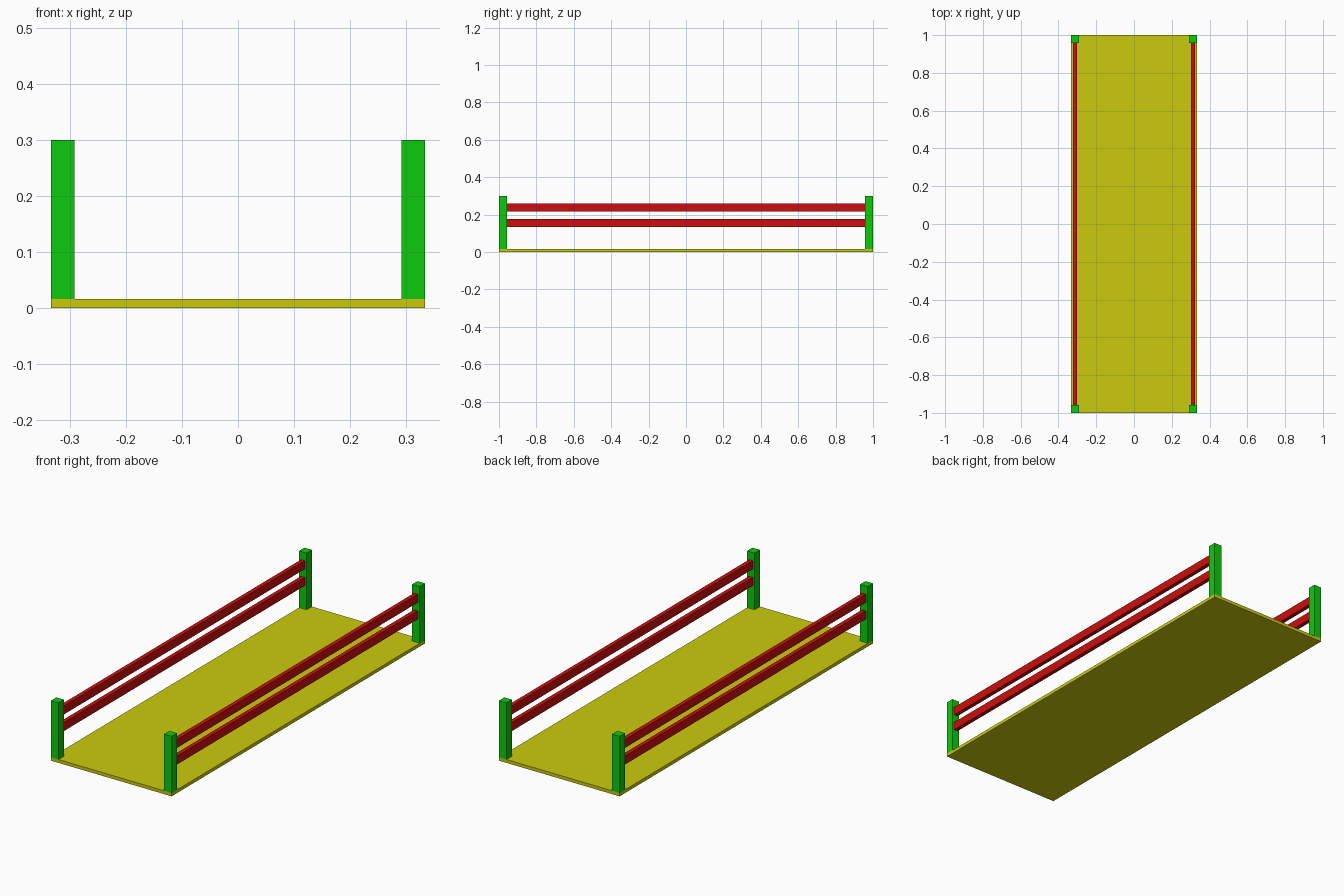
import bpy

cube = bpy.data.objects.get("Cube")
if cube:
    bpy.data.objects.remove(cube, do_unlink=True)


def material(name, rgb):
    mat = bpy.data.materials.new(name)
    mat.use_nodes = True
    color = (*rgb, 1)
    mat.diffuse_color = color
    mat.node_tree.nodes["Principled BSDF"].inputs["Base Color"].default_value = color
    return mat


def box(name, center, size, mat):
    bpy.ops.mesh.primitive_cube_add(size=1, location=center)
    obj = bpy.context.object
    obj.name = name
    obj.scale = size
    bpy.ops.object.transform_apply(location=False, rotation=False, scale=True)
    obj.data.materials.append(mat)
    return obj


yellow = material("yellow", (0.6, 0.6, 0.004))
green = material("green", (0.004, 0.6, 0.004))
red = material("red", (0.6, 0.004, 0.004))

WIDTH, LENGTH, DECK = 2 / 3, 2.0, 1 / 60
POST, TOP = 1 / 24, 0.3
RAIL_THICK, RAIL_HEIGHT = POST / 2, POST

# Flat deck
box("deck", (0, 0, DECK / 2), (WIDTH, LENGTH, DECK), yellow)

post_x = (WIDTH - POST) / 2
post_y = (LENGTH - POST) / 2
for side, sx in (("left", 1), ("right", -1)):
    # Corner posts standing on the deck
    for end, sy in (("front", -1), ("back", 1)):
        box(f"{end}_{side}_post", (sx * post_x, sy * post_y, (DECK + TOP) / 2),
            (POST, POST, TOP - DECK), green)
    # Two rails between the posts
    for level, z in (("lower", 0.155), ("upper", 0.238)):
        box(f"{side}_{level}_rail", (sx * post_x, 0, z),
            (RAIL_THICK, LENGTH - 2 * POST, RAIL_HEIGHT), red)
